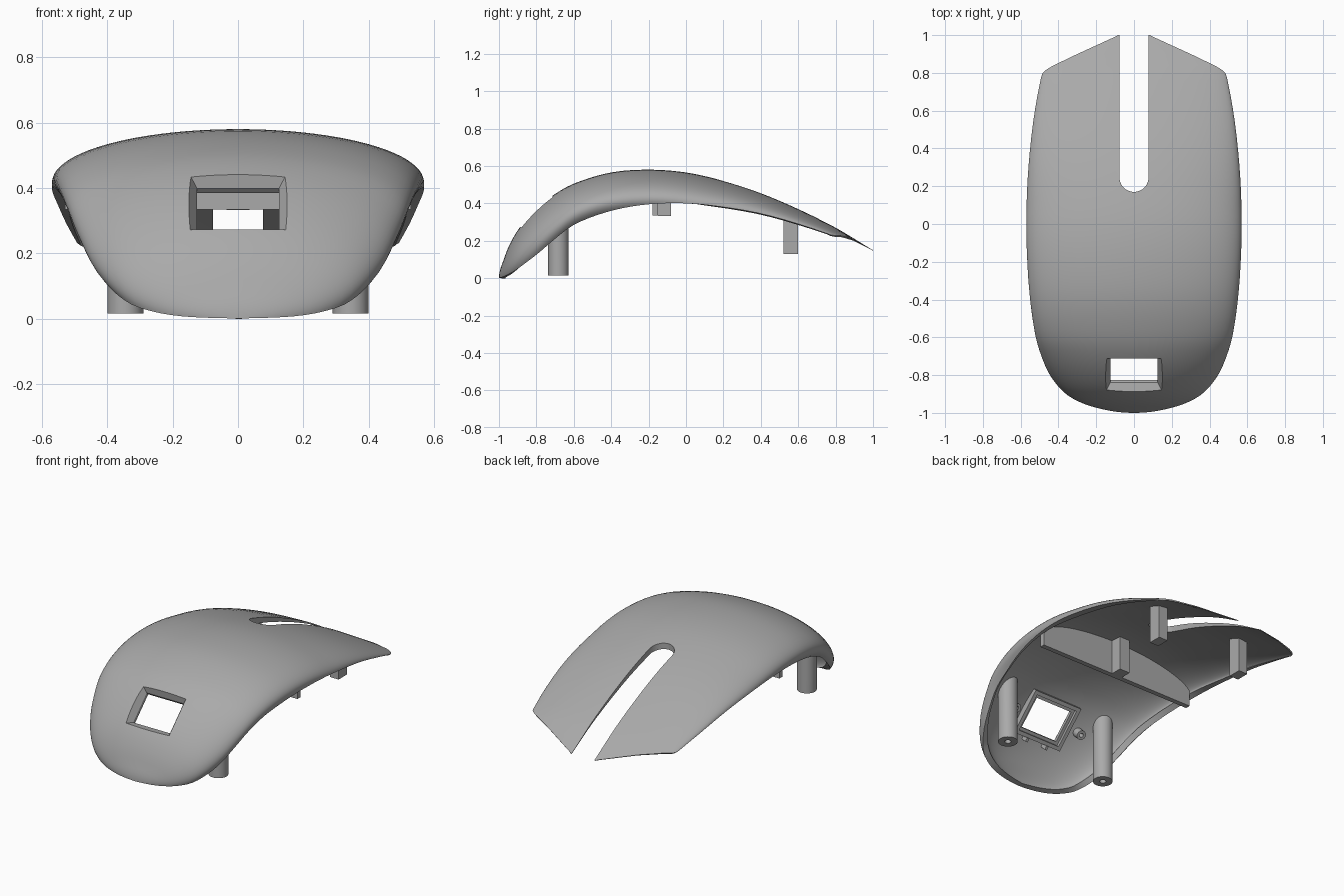
import bpy, bmesh, math
from mathutils import Matrix, Vector

if "Cube" in bpy.data.objects:
    bpy.data.objects.remove(bpy.data.objects["Cube"])

grey = bpy.data.materials.new("grey plastic")
grey.diffuse_color = (0.4, 0.4, 0.4, 1)
grey.use_nodes = True
grey.node_tree.nodes["Principled BSDF"].inputs["Base Color"].default_value = grey.diffuse_color

# Stations along the body: y, half width, rim height, crown height
STATIONS = [(-1, 0, 0, 0), (-.98, .17, .006, .085), (-.95, .27, .02, .165), (-.9, .36, .05, .255),
            (-.8, .445, .125, .37), (-.7, .49, .21, .45), (-.6, .52, .285, .505),
            (-.4, .55, .36, .565), (-.2, .565, .395, .58), (0, .57, .40, .565),
            (.2, .565, .38, .52), (.4, .55, .345, .455), (.6, .525, .29, .37),
            (.8, .487, .222, .27), (1, .44, .14, .15)]
US = [math.sqrt((s[0] + 1) / 2) for s in STATIONS]


def section(y):
    """Smoothly interpolated half width, widest height, crown height, rim angle."""
    u = math.sqrt(max(0, (y + 1) / 2))
    i = max(k for k in range(len(US) - 1) if US[k] <= u + 1e-9)
    h = US[i + 1] - US[i]
    t = (u - US[i]) / h

    def slope(k, c):
        a, b = max(0, k - 1), min(len(US) - 1, k + 1)
        return (STATIONS[b][c] - STATIONS[a][c]) / (US[b] - US[a])
    w, zr, zc = [(2*t**3 - 3*t*t + 1) * STATIONS[i][c] + (t**3 - 2*t*t + t) * h * slope(i, c)
                 + (3*t*t - 2*t**3) * STATIONS[i + 1][c] + (t**3 - t*t) * h * slope(i + 1, c)
                 for c in (1, 2, 3)]
    tuck = math.radians(90 + 20 * min(1, max(0, (0.1 - y) / .6)))
    zm = (zr - zc * math.cos(tuck)) / (1 - math.cos(tuck))
    return w, zm, zc, tuck


def surface(x, y):
    w, zm, zc, _ = section(y)
    return zm + (zc - zm) * math.sqrt(max(0, 1 - (x / w) ** 2))


def finish(name, bm, smooth=True):
    bmesh.ops.recalc_face_normals(bm, faces=bm.faces)
    me = bpy.data.meshes.new(name)
    bm.to_mesh(me)
    bm.free()
    ob = bpy.data.objects.new(name, me)
    bpy.context.collection.objects.link(ob)
    me.materials.append(grey)
    if smooth:
        shade(ob)
    return ob


def activate(ob):
    bpy.ops.object.select_all(action='DESELECT')
    ob.select_set(True)
    bpy.context.view_layer.objects.active = ob


def shade(ob):
    activate(ob)
    bpy.ops.object.shade_smooth_by_angle(angle=math.radians(30))


def cut(ob, cutter):
    m = ob.modifiers.new("cut", 'BOOLEAN')
    m.operation, m.solver, m.object = 'DIFFERENCE', 'EXACT', cutter
    activate(ob)
    bpy.ops.object.modifier_apply(modifier=m.name)


def loft(name, rings, smooth=False, matrix=None):
    """Closed solid through a list of equal-length point rings."""
    bm = bmesh.new()
    vs = [[bm.verts.new(p) for p in r] for r in rings]
    n = len(vs[0])
    for a, b in zip(vs, vs[1:]):
        for i in range(n):
            bm.faces.new((a[i], a[(i + 1) % n], b[(i + 1) % n], b[i]))
    bm.faces.new(vs[0])
    bm.faces.new(vs[-1])
    if matrix:
        bmesh.ops.transform(bm, matrix=matrix, verts=bm.verts)
    return finish(name, bm, smooth)


def rect(hx, hy, z, cx=0, cy=0):
    return [(cx + a * hx, cy + b * hy, z) for a, b in ((-1, -1), (1, -1), (1, 1), (-1, 1))]


def circle(cx, cy, r, z, n=24):
    return [(cx + r * math.cos(2*math.pi*k/n), cy + r * math.sin(2*math.pi*k/n), z) for k in range(n)]


def up_to_shell(ring):
    return [(x, y, surface(x, y) - .014) for x, y, z in ring]


# Shell skin: rows along the length, tail outline tapering to the slot
bm = bmesh.new()
TAIL = [(.775, .493), (.795, .486), (.81, .474), (.825, .452), (.84, .425), (.9, .30), (.99, .103), (1, .085)]
ys = [-1 + 1.76 * (k / 44) ** 2 for k in range(1, 45)] + [t[0] for t in TAIL]
tail_limit = dict(TAIL)
N = 48
rows = []
for y in ys:
    w, zm, zc, ang = section(y)
    if y in tail_limit:
        ang = math.asin(min(1, tail_limit[y] / w))
    rows.append([bm.verts.new((w * math.sin(p), y, zm + (zc - zm) * math.cos(p)))
                 for p in (ang * (2 * k / N - 1) for k in range(N + 1))])
tip = bm.verts.new((0, -1, 0))
for k in range(N):
    bm.faces.new((tip, rows[0][k], rows[0][k + 1]))
    for a, b in zip(rows, rows[1:]):
        bm.faces.new((a[k], b[k], b[k + 1], a[k + 1]))
bmesh.ops.recalc_face_normals(bm, faces=bm.faces)
up = sum(f.normal.z for f in bm.faces) > 0
shell = finish("shell", bm, False)
if not up:
    shell.data.flip_normals()

# Wall thickness, thinning toward the tail
group = shell.vertex_groups.new(name="thickness")
for v in shell.data.vertices:
    group.add([v.index], min(1, max(.08, (1 - v.co.y) / .7)), 'REPLACE')
m = shell.modifiers.new("wall", 'SOLIDIFY')
m.thickness, m.offset, m.vertex_group = .035, -1, "thickness"
activate(shell)
bpy.ops.object.modifier_apply(modifier=m.name)

# Tail slot with a rounded end
slot = [(.077, 1.2), (-.077, 1.2)] + [(.077 * math.cos(a), .247 + .077 * math.sin(a))
        for a in (math.pi + math.pi * k / 20 for k in range(21))]
slot_cutter = loft("slot_cutter", [[(x, y, z) for x, y in slot] for z in (-.2, 1)])
cut(shell, slot_cutter)

# Sloped frame for the front window: local x across, y up the slope, z outward
s = math.sqrt(.5)
window = Matrix(((1, 0, 0, 0), (0, s, -s, -.803), (0, s, s, .362), (0, 0, 0, 1)))
window_cutter = loft("window_cutter", [rect(.125, .093, -.3), rect(.125, .093, -.042),
                     rect(.153, .125, 0), rect(.187, .163, .05)], matrix=window)
pocket_cutter = loft("pocket_cutter", [rect(.143, .111, -.2), rect(.143, .111, -.062)], matrix=window)
frame = loft("window_frame", [rect(.165, .133, -.08), rect(.165, .133, -.034)], matrix=window)
cut(shell, window_cutter)
cut(frame, window_cutter)
cut(frame, pocket_cutter)
shade(shell)

# Small bosses and clips beside the window frame
for side in (-1, 1):
    cx = side * .235
    boss = loft("window_boss", [circle(cx, 0, r, z, 16) for r, z in
                ((.012, -.06), (.012, -.095), (.028, -.095), (.028, -.045))], True, window)
    loft("window_clip", [rect(.008, .012, z, side * .07, -.143) for z in (-.09, -.03)], matrix=window)

# Screw pillars with a blind hole in the foot
for side in (-1, 1):
    cx, cy = side * .345, -.682
    foot = [circle(cx, cy, r, z) for r, z in ((.018, .1), (.018, .015), (.055, .015))]
    loft("screw_pillar", foot + [up_to_shell(circle(cx, cy, .055, 0))], True)

# Tail posts and centre post
for x, y, hx, hy, z in ((-.29, .56, .03, .04, .13), (.29, .56, .03, .04, .13), (0, -.115, .035, .035, .332)):
    base = rect(hx, hy, z, x, y)
    loft("support_post", [base, up_to_shell(base)])

# Cross rib following the inside of the shell
xs = [.53 * (2 * k / 32 - 1) for k in range(33)]
rib = [(-.53, .334), (.53, .334)] + [(x, surface(x, -.165) - .016) for x in reversed(xs)]
loft("cross_rib", [[(x, y, z) for x, z in rib] for y in (-.18, -.15)])

for helper in (slot_cutter, window_cutter, pocket_cutter):
    helper.hide_render = True
    helper.hide_set(True)
